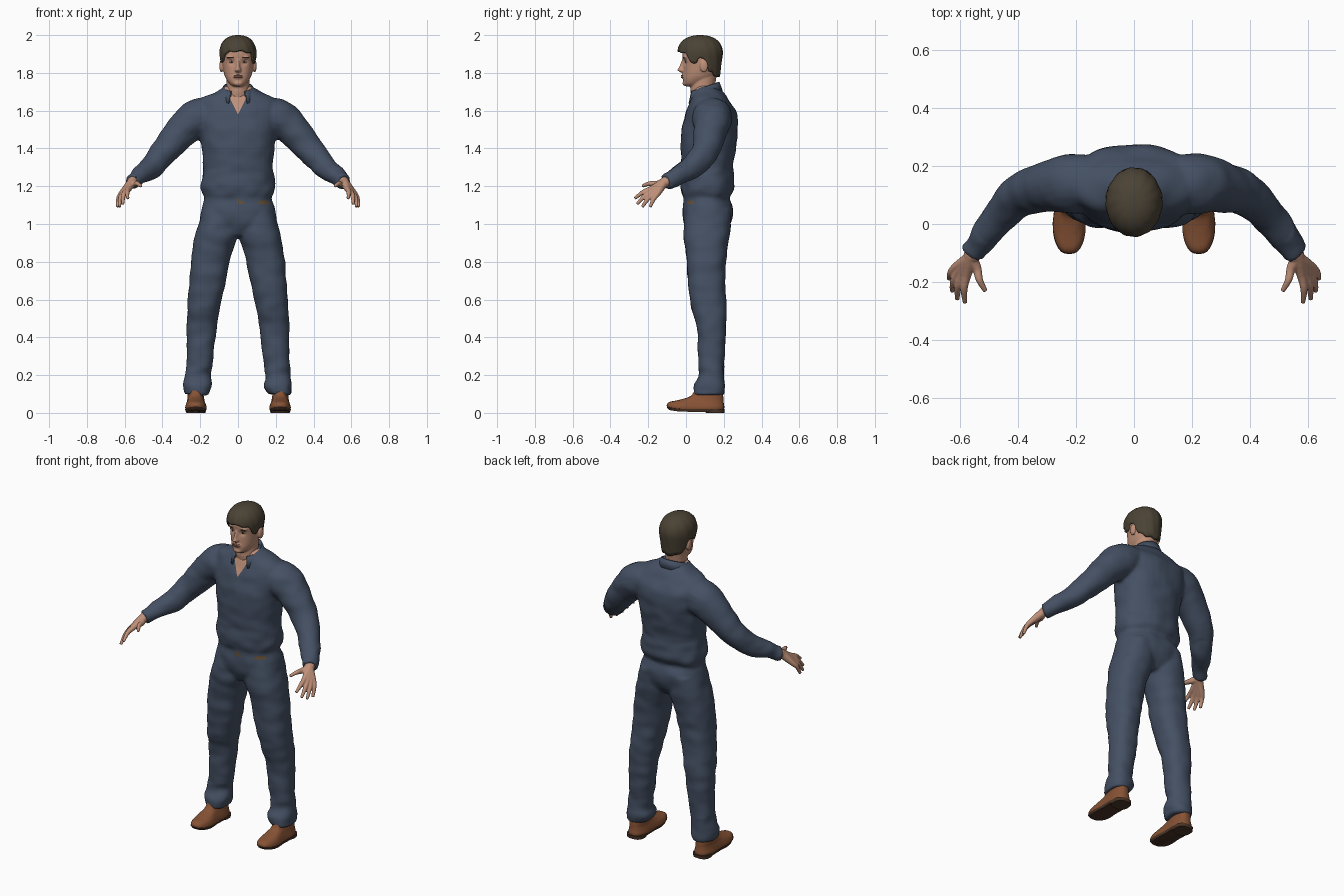
import bpy, bmesh, math
from mathutils import Vector, Matrix, noise

if "Cube" in bpy.data.objects:
    bpy.data.objects.remove(bpy.data.objects["Cube"])


def material(name, *rgb):
    m = bpy.data.materials.new(name)
    m.use_nodes = True
    m.diffuse_color = (*rgb, 1)
    m.node_tree.nodes["Principled BSDF"].inputs["Base Color"].default_value = (*rgb, 1)
    return m


CLOTH = material("navy cloth", .058, .08, .125)
SKIN = material("skin", .52, .28, .19)
HAIR = material("dark brown hair", .07, .055, .035)
LEATHER = material("brown leather", .24, .085, .035)
SOLE = material("dark sole", .07, .035, .02)
BELT = material("tan belt", .13, .08, .04)
LIP = material("lip", .36, .15, .11)
WHITE = material("eye white", .55, .5, .45)
IRIS = material("dark iris", .03, .02, .015)


def spline(rows, steps=5):
    """Smooth curve through rows of numbers."""
    out = []
    for i in range(len(rows) - 1):
        a, b, c, d = (rows[max(i - 1, 0)], rows[i], rows[i + 1], rows[min(i + 2, len(rows) - 1)])
        for k in range(steps):
            t = k / steps
            out.append([q + t / 2 * (r - p + t * (2*p - 5*q + 4*r - s + t * (3*(q - r) + s - p)))
                        for p, q, r, s in zip(a, b, c, d)])
    return out + [list(rows[-1])]


def skin_rings(bm, rings):
    """Join closed rings of points and cap both ends."""
    loops = [[bm.verts.new(p) for p in ring] for ring in rings]
    n = len(loops[0])
    for a, b in zip(loops, loops[1:]):
        for i in range(n):
            j = (i + 1) % n
            bm.faces.new((a[i], a[j], b[j], b[i]))
    bm.faces.new(loops[0][::-1])
    bm.faces.new(loops[-1])


def stack(bm, rows, power=2.3, side=1, n=32):
    """Horizontal rounded sections, rows of z, x min, x max, y front, y back."""
    rings = []
    for z, x0, x1, y0, y1 in spline(rows):
        ring = []
        for i in range(n):
            c, s = math.cos(math.tau * i / n), math.sin(math.tau * i / n)
            u = math.copysign(abs(c) ** (2 / power), c)
            v = math.copysign(abs(s) ** (2 / power), s)
            ring.append((side * ((x0 + x1) + (x1 - x0) * u) / 2, ((y0 + y1) + (y1 - y0) * v) / 2, z))
        rings.append(ring)
    skin_rings(bm, rings)


def tube(bm, rows, side=1, n=20):
    """Round limb along rows of x, y, z, radius."""
    pts = spline(rows)
    rings = []
    for i, (x, y, z, r) in enumerate(pts):
        t = Vector(pts[min(i + 1, len(pts) - 1)][:3]) - Vector(pts[max(i - 1, 0)][:3])
        u = t.cross(Vector((0, -.5, 1))).normalized()
        v = t.cross(u).normalized()
        ring = []
        for k in range(n):
            a = math.tau * k / n
            p = Vector((x, y, z)) + r * (math.cos(a) * u + math.sin(a) * v)
            ring.append((side * p.x, p.y, p.z))
        rings.append(ring)
    skin_rings(bm, rings)


def ball(bm, at, size):
    bmesh.ops.create_uvsphere(bm, u_segments=16, v_segments=10, radius=1,
                              matrix=Matrix.Translation(at) @ Matrix.Diagonal((*size, 1)))


def finish(name, bm, mats, voxel=0, smooth=0):
    """Make the object; optionally fuse its overlapping pieces into one skin."""
    bmesh.ops.recalc_face_normals(bm, faces=bm.faces)
    mesh = bpy.data.meshes.new(name)
    bm.to_mesh(mesh)
    bm.free()
    ob = bpy.data.objects.new(name, mesh)
    bpy.context.collection.objects.link(ob)
    if voxel:
        fuse = ob.modifiers.new("fuse", "REMESH")
        fuse.mode, fuse.voxel_size = "VOXEL", voxel
        soft = ob.modifiers.new("soften", "SMOOTH")
        soft.factor, soft.iterations = .5, smooth
        graph = bpy.context.evaluated_depsgraph_get()
        graph.update()
        ob.data = bpy.data.meshes.new_from_object(ob.evaluated_get(graph))
        ob.modifiers.clear()
        ob.data.name = name
    ob.data.materials.clear()
    for m in mats:
        ob.data.materials.append(m)
    ob.data.shade_smooth()
    return ob


def sym(rows):
    return [(z, -w, w, f, b) for z, w, f, b in rows]


# Coverall: torso, legs and sleeves fused together
bm = bmesh.new()
stack(bm, sym([(.94, .13, .02, .19), (1, .2, -.01, .235), (1.08, .195, -.02, .25),
               (1.135, .178, -.012, .232), (1.16, .19, -.02, .245), (1.2, .198, -.027, .255),
               (1.3, .185, -.025, .25), (1.45, .2, -.028, .27), (1.58, .22, -.005, .272),
               (1.66, .2, .025, .222), (1.7, .12, .04, .195), (1.73, .07, .05, .165)]))
leg = [(1.08, .01, .185, 0, .24), (.95, 0, .225, -.014, .232), (.85, .033, .243, 0, .217),
       (.7, .063, .257, .01, .207), (.55, .097, .268, .03, .215), (.45, .114, .272, .06, .212),
       (.3, .13, .274, .065, .203), (.2, .145, .28, .066, .198), (.14, .138, .29, .045, .204),
       (.095, .158, .286, .042, .2)]
arm = [(.1, .14, 1.58, .09), (.21, .14, 1.56, .105), (.29, .132, 1.5, .09), (.39, .1, 1.382, .074),
       (.46, .03, 1.302, .062), (.53, -.06, 1.246, .047), (.562, -.105, 1.224, .043)]
for s in (1, -1):
    stack(bm, leg, side=s)
    tube(bm, arm, s)
suit = finish("coverall", bm, [CLOTH, SKIN, BELT], .01, 4)

# Cloth folds, open neck and belt patches
bm = bmesh.new()
bm.from_mesh(suit.data)
bm.normal_update()
for v in bm.verts:
    p = v.co
    depth = .005 + .004 * (p.z < .25) + .004 * (1.12 < p.z < 1.3)
    v.co += v.normal * depth * noise.noise(Vector((p.x * 12, p.y * 12, p.z * 17)))
for s in (1, -1):
    near = [f for f in bm.faces if f.calc_center_median().z > 1.54
            and abs(f.calc_center_median().x) < .12 and f.calc_center_median().y < .1]
    geom = set(near) | {e for f in near for e in f.edges} | {v for f in near for v in f.verts}
    bmesh.ops.bisect_plane(bm, geom=list(geom), dist=.0001, plane_co=(0, 0, 1.58), plane_no=(s, 0, -.5))
for f in bm.faces:
    f.smooth = True
    c = f.calc_center_median()
    if c.y < .1 and abs(c.x) < (c.z - 1.58) * .5:
        f.material_index = 1
    elif f.normal.y < -.4 and 1.105 < c.z < 1.13 and (0 < c.x < .03 or .11 < c.x < .16):
        f.material_index = 2
bm.to_mesh(suit.data)
bm.free()

# Folded collar, open at the front
bm = bmesh.new()
loops = []
for rx, ry, back, front in ((.07, .07, 1.7, 1.64), (.074, .074, 1.752, 1.7), (.08, .08, 1.752, 1.7),
                            (.104, .096, 1.705, 1.635)):
    loop = []
    for i in range(33):
        a = .5 + (math.tau - 1) * i / 32
        z = (back + front) / 2 - (back - front) / 2 * math.cos(a)
        loop.append(bm.verts.new((rx * math.sin(a), .098 - ry * math.cos(a), z)))
    loops.append(loop)
for a, b in zip(loops, loops[1:]):
    for i in range(32):
        bm.faces.new((a[i], a[i + 1], b[i + 1], b[i]))
collar = finish("collar", bm, [CLOTH])
collar.modifiers.new("thickness", "SOLIDIFY").thickness = .006

# Head with neck, nose, brow ridge and ears
bm = bmesh.new()
stack(bm, sym([(1.728, .022, .002, .05), (1.742, .044, -.012, .09), (1.77, .064, -.016, .14),
               (1.8, .075, -.014, .165), (1.85, .083, -.014, .175), (1.9, .088, -.02, .18),
               (1.95, .08, -.012, .175), (1.98, .05, .02, .145)]), 2.2)
stack(bm, sym([(1.62, .07, .045, .17), (1.7, .06, .024, .152), (1.8, .062, .035, .165)]), 2)
stack(bm, sym([(1.802, .013, -.026, .02), (1.814, .018, -.046, .02), (1.83, .012, -.038, .02),
               (1.872, .009, -.02, .02)]), 2)
ball(bm, (0, -.012, 1.782), (.026, .013, .014))
ball(bm, (0, -.006, 1.745), (.026, .013, .014))
for s in (1, -1):
    ball(bm, (s * .034, -.004, 1.882), (.028, .013, .008))
    ball(bm, (s * .088, .095, 1.836), (.011, .022, .034))
head = finish("head", bm, [SKIN], .005, 2)
for v in head.data.vertices:
    if v.co.y < .04:
        d = (abs(v.co.x) - .034) ** 2 + (v.co.z - 1.857) ** 2
        v.co.y += .009 * math.exp(-d / .0002)

# Eyes, brows and lips
for s, label in ((1, "left"), (-1, "right")):
    for part, mat, x, y, z, size in (
            ("eye", WHITE, .034, .008, 1.857, (.014, .013, .007)),
            ("iris", IRIS, .034, -.002, 1.857, (.005, .004, .006)),
            ("brow", HAIR, .037, -.01, 1.882, (.022, .008, .004))):
        bm = bmesh.new()
        ball(bm, (s * x, y, z), size)
        finish(f"{label}_{part}", bm, [mat])
bm = bmesh.new()
for z in (1.777, 1.786):
    ball(bm, (0, -.017, z), (.023, .01, .005))
finish("lips", bm, [LIP])

# Hair cap with a hemline that follows fringe, sideburn, ear and nape
hem = [(0, 1.915), (.15, 1.912), (.28, 1.9), (.35, 1.86), (.43, 1.85), (.48, 1.876),
       (.58, 1.872), (.65, 1.81), (.8, 1.787), (1.01, 1.78)]


def hem_height(t):
    for (a, z0), (b, z1) in zip(hem, hem[1:]):
        if t <= b:
            return z0 + (z1 - z0) * (t - a) / (b - a)


bm = bmesh.new()
rings = []
for k in range(-1, 17):
    t = math.sin(max(k, 0) / 16 * math.pi / 2)
    ring = []
    for i in range(64):
        a = math.tau * i / 64
        low = hem_height(min(i, 64 - i) / 32) + .004 * math.sin(a * 9)
        z = low + (2 - low) * t
        if z > 1.9:
            r = max(0, 1 - ((z - 1.9) / .1) ** 2.3) ** (1 / 2.3)
        else:
            r = 1 - (1.9 - z) * 1.1
        r = max(r, .01) * (1 + .012 * math.sin(a * 13 + t * 5)) * (.8 if k < 0 else 1)
        ring.append((.098 * r * math.sin(a), .075 - .12 * r * math.cos(a), z))
    rings.append(ring)
skin_rings(bm, rings)
finish("hair", bm, [HAIR])

# Hands: each finger runs from the wrist, fused into a palm
fingers = [((.578, -.178, 1.188), (.583, -.272, 1.135)), ((.592, -.174, 1.177), (.61, -.26, 1.105)),
           ((.605, -.165, 1.167), (.628, -.232, 1.09)), ((.615, -.15, 1.162), (.638, -.19, 1.09)),
           ((.542, -.155, 1.212), (.512, -.232, 1.2))]
for s, label in ((1, "left"), (-1, "right")):
    bm = bmesh.new()
    for knuckle, tip in fingers:
        k, e = Vector(knuckle), Vector(tip)
        mid = (k + e) / 2 + Vector((.006, 0, .008))
        tube(bm, [(.548, -.085, 1.232, .03), (.562, -.115, 1.22, .026), (*k, .0165),
                  (*mid, .0125), (*e, .008)], s, 12)
    finish(f"{label}_hand", bm, [SKIN], .004, 1)

# Shoes with sole and heel
upper = [(.014, .166, .28, -.098, .2), (.03, .163, .283, -.102, .203), (.05, .168, .278, -.085, .2),
         (.068, .175, .272, -.035, .198), (.09, .18, .268, .025, .197), (.13, .183, .266, .05, .192)]
sole = [(.006, .168, .28, -.09, .19), (.02, .163, .284, -.104, .2)]
heel = [(0, .172, .274, .105, .203), (.02, .17, .276, .1, .205)]
for s, label in ((1, "left"), (-1, "right")):
    for part, mat, pieces in (("shoe", LEATHER, [upper]), ("sole", SOLE, [sole, heel])):
        bm = bmesh.new()
        for rows in pieces:
            stack(bm, rows, 2.6, s)
        for v in bm.verts:
            waist = math.exp(-((v.co.y - .06) / .05) ** 2)
            v.co.x = s * .223 + (v.co.x - s * .223) * (1 - .14 * waist)
            v.co.z += .012 * max(0, -v.co.y / .1) ** 2
        ob = finish(f"{label}_{part}", bm, [mat])
        bpy.ops.object.select_all(action="DESELECT")
        ob.select_set(True)
        bpy.context.view_layer.objects.active = ob
        bpy.ops.object.shade_smooth_by_angle(angle=math.radians(50))
